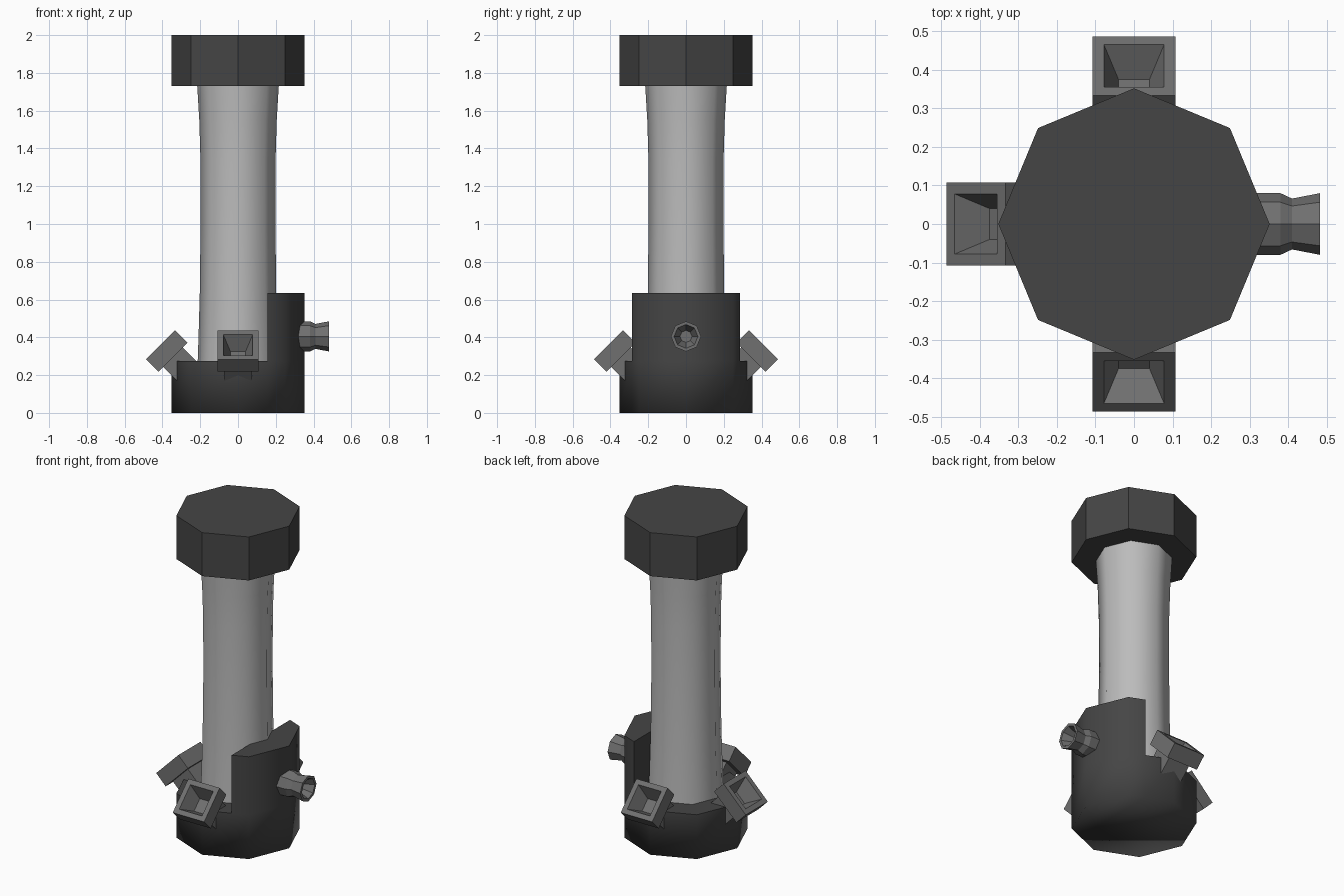
import bpy, bmesh
from math import pi, cos, sin, radians, sqrt
from mathutils import Matrix

if "Cube" in bpy.data.objects:
    bpy.data.objects.remove(bpy.data.objects["Cube"])


def material(name, v):
    m = bpy.data.materials.new(name)
    m.diffuse_color = (v, v, v, 1)
    m.use_nodes = True
    m.node_tree.nodes["Principled BSDF"].inputs["Base Color"].default_value = m.diffuse_color
    return m


DARK, MID, LIGHT = material("dark", 0.06), material("mid", 0.16), material("light", 0.5)


def finish(name, bm, mat, matrix=Matrix()):
    bmesh.ops.recalc_face_normals(bm, faces=bm.faces[:])
    mesh = bpy.data.meshes.new(name)
    bm.to_mesh(mesh)
    bm.free()
    mesh.materials.append(mat)
    obj = bpy.data.objects.new(name, mesh)
    obj.matrix_world = matrix
    bpy.context.collection.objects.link(obj)
    return obj


def turned(profile, sides=8, phase=0.0, scale=1.0):
    """Closed solid from (height, radius) pairs around the local z axis."""
    bm = bmesh.new()
    rings = []
    for h, r in profile:
        angles = [phase + 2 * pi * i / sides for i in range(sides)]
        rings.append([bm.verts.new((scale * r * cos(a), scale * r * sin(a), h)) for a in angles])
    for a, b in zip(rings, rings[1:]):
        for i in range(sides):
            j = (i + 1) % sides
            bm.faces.new((a[i], a[j], b[j], b[i]))
    bm.faces.new(rings[0])
    bm.faces.new(rings[-1])
    return bm


# Octagonal top cap, flat shaded
finish("top_cap", turned([(1.73, 0.352), (2.0, 0.352)]), DARK)

# Slightly waisted column, smooth around its sides
bm = turned([(0.2, 0.216), (0.4, 0.209), (0.65, 0.202), (1.0, 0.198),
             (1.35, 0.199), (1.55, 0.205), (1.75, 0.217)])
for f in bm.faces:
    f.smooth = len(f.verts) == 4
finish("column", bm, LIGHT)

# Octagonal base with its right-hand section raised behind a flat cut
bm = turned([(0, 0.352), (0.275, 0.352)])
bmesh.ops.bisect_plane(bm, geom=bm.verts[:] + bm.edges[:] + bm.faces[:],
                       plane_co=(0.157, 0, 0), plane_no=(1, 0, 0))
step = next(f for f in bm.faces if f.calc_center_median().x > 0.157
            and all(v.co.z > 0.27 for v in f.verts))
new = bmesh.ops.extrude_face_region(bm, geom=[step])["geom"]
for v in new:
    if isinstance(v, bmesh.types.BMVert):
        v.co.z = 0.635
if step.is_valid:
    bmesh.ops.delete(bm, geom=[step], context='FACES_ONLY')
bmesh.ops.recalc_face_normals(bm, faces=bm.faces[:])
for f in bm.faces:
    f.smooth = True
for e in bm.edges:
    at_floor = all(v.co.z < 0.01 for v in e.verts)
    e.smooth = at_floor or e.calc_face_angle(0) < radians(50)
finish("base", bm, DARK)

# Three square sockets tilted 45 degrees up, each with a tapered recess
socket = [(-0.27, 0.073), (-0.092, 0.073), (-0.092, 0.108),
          (0, 0.108), (0, 0.078), (-0.09, 0.04)]
place = Matrix.Translation((-0.41, 0, 0.36)) @ Matrix.Rotation(-pi / 4, 4, 'Y')
for side, turn in (("left", 0), ("front", pi / 2), ("back", -pi / 2)):
    finish(side + "_socket", turned(socket, 4, pi / 4, sqrt(2)), MID,
           Matrix.Rotation(turn, 4, 'Z') @ place)

# Flared nozzle on the raised right side
nozzle = [(0.28, 0.08), (0.38, 0.08), (0.41, 0.066),
          (0.483, 0.08), (0.483, 0.063), (0.41, 0.032)]
finish("nozzle", turned(nozzle), MID,
       Matrix.Translation((0, 0, 0.405)) @ Matrix.Rotation(pi / 2, 4, 'Y'))
